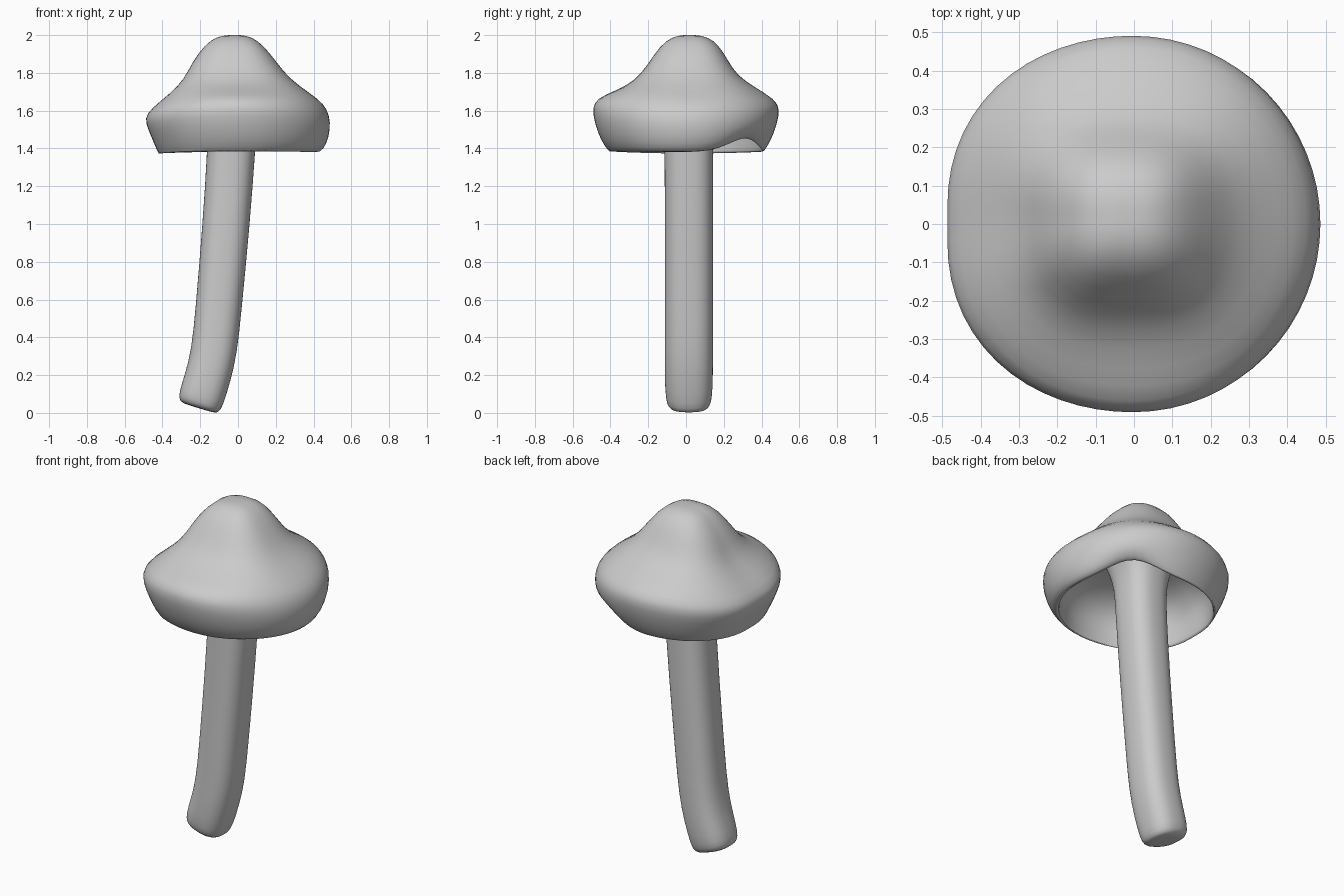
import bpy, bmesh
from math import cos, sin, pi, exp, copysign

if "Cube" in bpy.data.objects:
    bpy.data.objects.remove(bpy.data.objects["Cube"])

N = 32


def loft(name, rings, angle):
    """Skin a list of closed rings, close both ends, smooth the result."""
    bm = bmesh.new()
    vs = [[bm.verts.new(p) for p in r] for r in rings]
    for a, b in zip(vs, vs[1:]):
        for i in range(N):
            j = (i + 1) % N
            bm.faces.new((a[i], a[j], b[j], b[i]))
    for ring in (vs[0], vs[-1]):
        c = bm.verts.new([sum(v.co[k] for v in ring) / N for k in range(3)])
        for i in range(N):
            bm.faces.new((ring[i], ring[(i + 1) % N], c))
    bmesh.ops.recalc_face_normals(bm, faces=bm.faces)
    me = bpy.data.meshes.new(name)
    bm.to_mesh(me)
    bm.free()
    ob = bpy.data.objects.new(name, me)
    bpy.context.collection.objects.link(ob)
    sub = ob.modifiers.new("smooth", 'SUBSURF')
    sub.levels = sub.render_levels = 1
    bpy.context.view_layer.objects.active = ob
    ob.select_set(True)
    bpy.ops.object.shade_smooth_by_angle(angle=angle)
    ob.select_set(False)
    return ob


# Cap: a different outer profile (radius, height) towards each side
right = [(.04, 2.0), (.09, 1.99), (.15, 1.945), (.22, 1.85), (.28, 1.77), (.38, 1.695),
         (.46, 1.635), (.488, 1.57), (.492, 1.50), (.472, 1.42), (.438, 1.376)]
left = [(.04, 2.0), (.10, 1.99), (.16, 1.95), (.23, 1.86), (.275, 1.765), (.35, 1.69),
        (.46, 1.61), (.495, 1.56), (.475, 1.50), (.44, 1.42), (.415, 1.36)]
front = [(.04, 2.0), (.09, 1.99), (.15, 1.945), (.215, 1.84), (.28, 1.755), (.38, 1.705),
         (.475, 1.665), (.50, 1.615), (.485, 1.53), (.452, 1.44), (.412, 1.384)]
back = [(.04, 2.0), (.10, 1.99), (.16, 1.95), (.215, 1.86), (.265, 1.785), (.36, 1.725),
        (.475, 1.66), (.50, 1.61), (.485, 1.53), (.452, 1.44), (.412, 1.38)]
# Hollow underside shared by all sides
inside = [(.405, 1.382), (.405, 1.43), (.405, 1.51), (.365, 1.59), (.28, 1.65), (.12, 1.68)]
sides = [p + inside for p in (right, back, left, front)]

rings = []
for k in range(len(sides[0])):
    ring = []
    for i in range(N):
        a = 2 * pi * i / N
        w = [max(0, cos(a - s * pi / 2)) ** 2 for s in range(4)]
        r = sum(w[s] * sides[s][k][0] for s in range(4))
        z = sum(w[s] * sides[s][k][1] for s in range(4))
        # squarish crown, fuller left corners, lifted rim at the back right
        r *= 1 + .06 * abs(sin(2 * a)) * max(0, -cos(a))
        if k < 6:
            r *= 1 + .08 * sin(2 * a) ** 2
        d = (a - .85 + pi) % (2 * pi) - pi
        lift = {9: .05, 10: .08, 11: .08, 12: .05}.get(k, 0)
        z += lift * exp(-(d / .36) ** 2)
        off = max(0, 1 - r / .45)
        ring.append((r * cos(a) - .02 * off, r * sin(a) + .02 * off, z))
    rings.append(ring)
loft("cap", rings, 1.2)

# Stem: left and right edge of each section (x, z, x, z) plus half depth in y
sections = [(-.30, .053, -.12, -.002, .09), (-.311, .075, -.10, .006, .11),
            (-.312, .11, -.08, .035, .123), (-.28, .21, -.04, .165, .128),
            (-.247, .33, -.005, .31, .128), (-.225, .55, .019, .54, .128),
            (-.188, 1.0, .063, 1.0, .128), (-.162, 1.4, .093, 1.4, .128),
            (-.163, 1.52, .098, 1.52, .134), (-.18, 1.62, .12, 1.62, .155),
            (-.22, 1.7, .17, 1.7, .195)]


def squarish(t):
    return copysign(abs(t) ** (2 / 2.5), t)


rings = []
for xl, zl, xr, zr, h in sections:
    ring = []
    for i in range(N):
        a = 2 * pi * i / N
        u, v = squarish(cos(a)), squarish(sin(a))
        ring.append(((xl + xr) / 2 + u * (xr - xl) / 2, .015 + v * h,
                     (zl + zr) / 2 + u * (zr - zl) / 2))
    rings.append(ring)
loft("stem", rings, 1.2)
